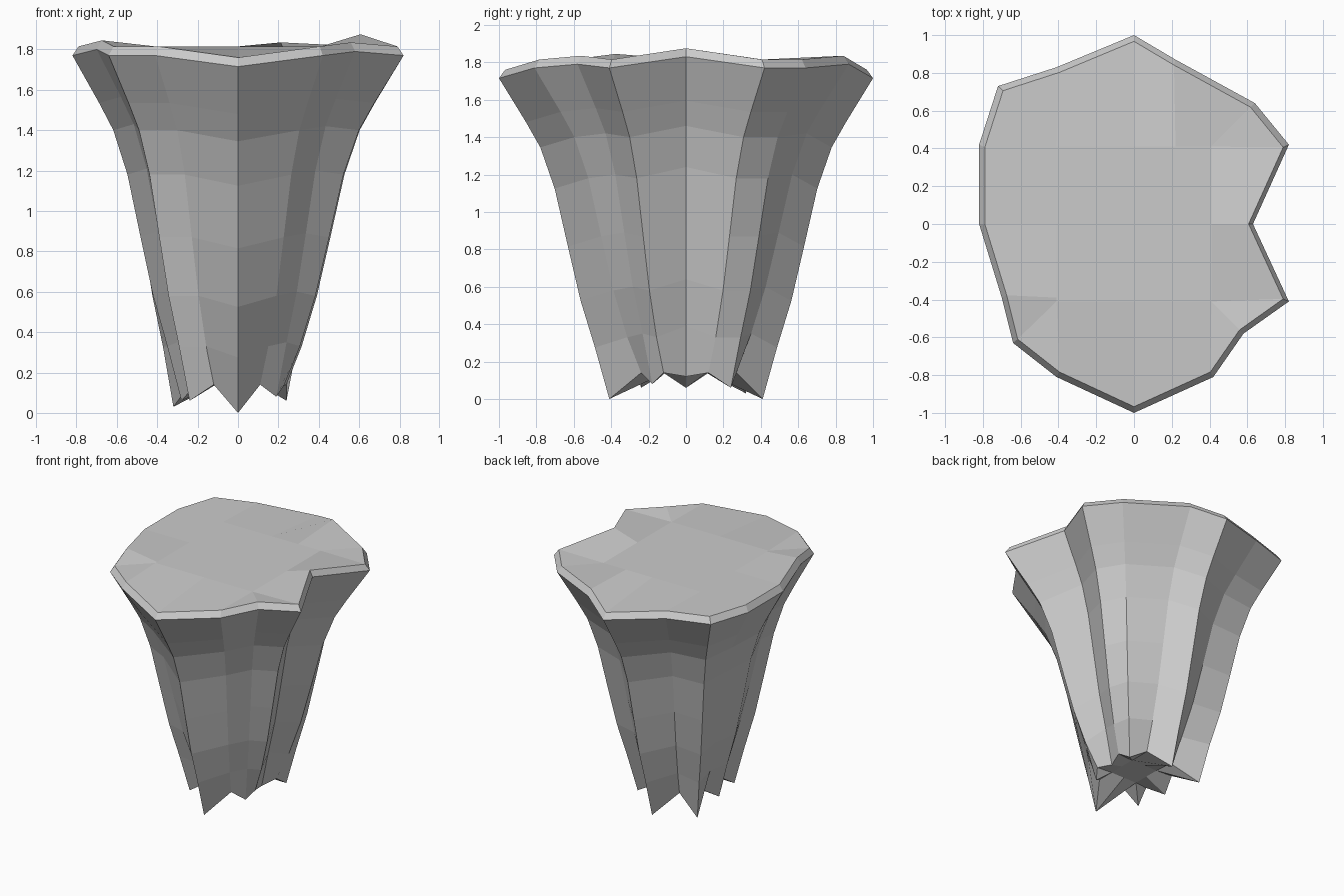
import bpy, bmesh

# Each of the 16 ribs: rim x, y, z, then foot x, y, z (counter-clockwise from +x)
RIBS = [
    (0.63, 0.00, 1.83, 0.20, 0.00, 0.12), (0.82, 0.42, 1.77, 0.24, 0.12, 0.14),
    (0.64, 0.64, 1.77, 0.24, 0.24, 0.06), (0.22, 0.87, 1.79, 0.11, 0.27, 0.14),
    (0.00, 1.00, 1.715, 0.00, 0.41, 0.00), (-0.41, 0.83, 1.77, -0.12, 0.25, 0.14),
    (-0.72, 0.73, 1.77, -0.32, 0.32, 0.03), (-0.82, 0.42, 1.77, -0.24, 0.12, 0.14),
    (-0.82, 0.00, 1.77, -0.28, 0.00, 0.06), (-0.70, -0.39, 1.80, -0.21, -0.12, 0.14),
    (-0.64, -0.63, 1.77, -0.24, -0.24, 0.06), (-0.41, -0.81, 1.77, -0.12, -0.24, 0.14),
    (0.00, -1.00, 1.715, 0.00, -0.41, 0.00), (0.42, -0.81, 1.77, 0.11, -0.24, 0.14),
    (0.58, -0.58, 1.79, 0.19, -0.18, 0.08), (0.82, -0.41, 1.77, 0.23, -0.12, 0.14),
]
# Flare profile: (blend from foot to rim, drop below rim)
PROFILE = [(0.0, None), (0.13, 1.44), (0.26, 1.19), (0.375, 0.90),
           (0.495, 0.59), (0.625, 0.37), (0.755, 0.235), (1.0, 0.0)]


def clamp(v, m):
    return max(-m, min(m, v))


bm = bmesh.new()
rings = []

# Recessed centre of the underside
rings.append([bm.verts.new((clamp(f[3], 0.11), clamp(f[4], 0.11), 0.14)) for f in RIBS])

# Fluted flaring sides
for t, drop in PROFILE:
    rings.append([bm.verts.new((fx + (rx - fx) * t, fy + (ry - fy) * t,
                                fz if drop is None else rz - drop))
                  for rx, ry, rz, fx, fy, fz in RIBS])

# Bevelled rim and the flat middle of the top
rings.append([bm.verts.new((r[0] * 0.963, r[1] * 0.967, r[2] + 0.045)) for r in RIBS])
rings.append([bm.verts.new((clamp(r[0], 0.41), clamp(r[1], 0.41), 1.815)) for r in RIBS])

# Skin neighbouring rings and close both ends
for a, b in zip(rings, rings[1:]):
    for i in range(16):
        j = (i + 1) % 16
        bm.faces.new((a[i], a[j], b[j], b[i]))
bm.faces.new(rings[0][::-1])
bm.faces.new(rings[-1])
bmesh.ops.remove_doubles(bm, verts=bm.verts, dist=0.001)
bmesh.ops.recalc_face_normals(bm, faces=bm.faces)

mesh = bpy.data.meshes.new("rock_pillar")
bm.to_mesh(mesh)
bm.free()
bpy.context.collection.objects.link(bpy.data.objects.new("rock_pillar", mesh))
